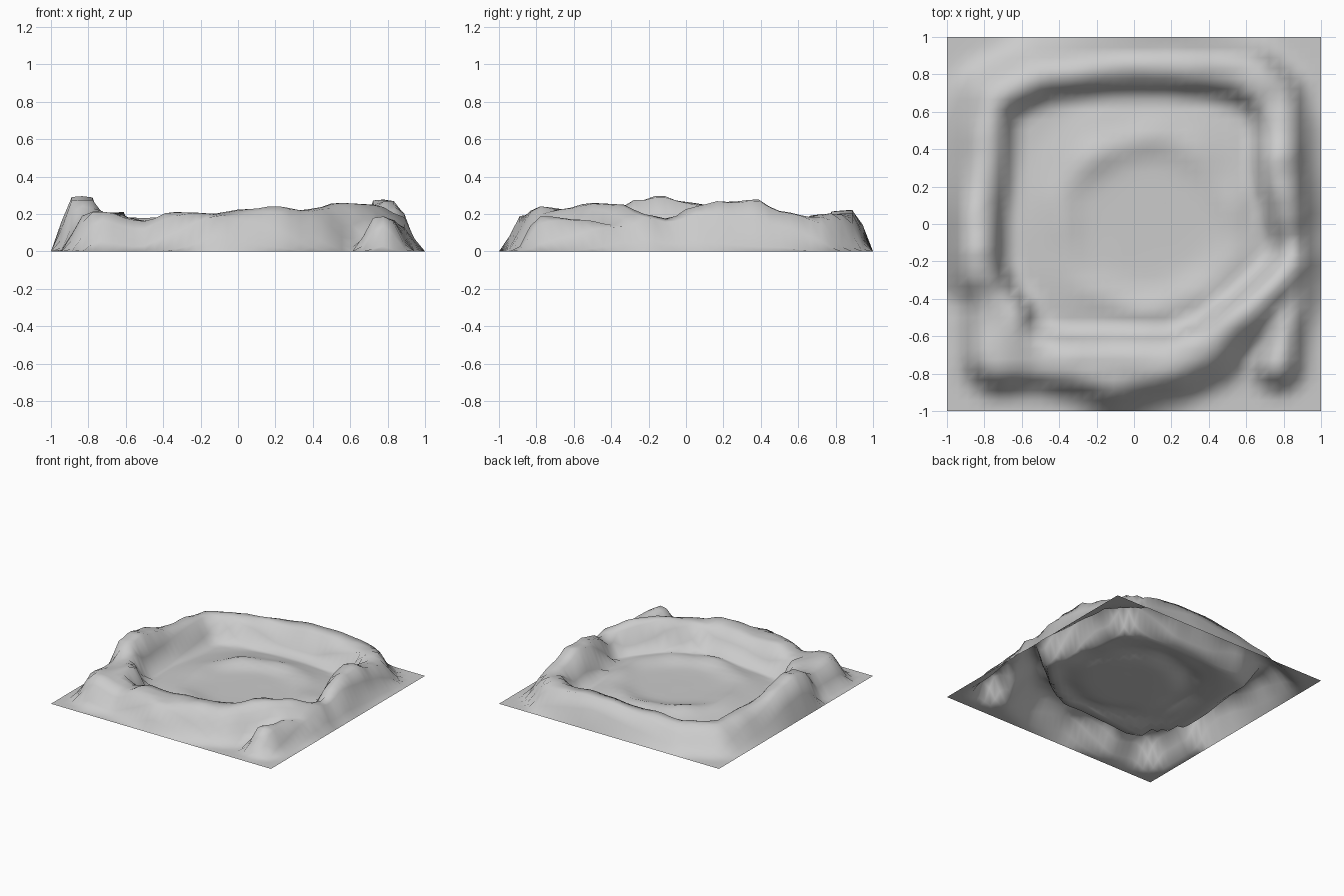
import bpy, bmesh, math
from mathutils import Vector, noise

if "Cube" in bpy.data.objects:
    bpy.data.objects.remove(bpy.data.objects["Cube"])

N = 36  # grid cells per side

# Ridge stations, counter-clockwise: x, y, height, half width of crest, outer slope width
RIDGE = [
    (-.72, -.70, .20, .09, .15), (-.50, -.71, .17, .07, .14), (-.33, -.74, .20, .07, .16),
    (-.10, -.76, .20, .11, .16), (.20, -.72, .23, .07, .20), (.38, -.65, .21, .05, .22),
    (.50, -.53, .245, .03, .22), (.60, -.46, .265, .03, .22), (.74, -.33, .245, .02, .20),
    (.84, -.22, .20, .02, .16), (.84, -.10, .17, .02, .14), (.81, .05, .23, .04, .15),
    (.79, .20, .265, .05, .15), (.78, .36, .265, .05, .15), (.78, .52, .205, .05, .15),
    (.74, .68, .19, .06, .15), (.60, .80, .20, .06, .16), (.20, .855, .22, .06, .15),
    (-.15, .83, .20, .04, .18), (-.50, .78, .175, .03, .24), (-.74, .65, .175, .02, .26),
    (-.77, .45, .20, .03, .24), (-.80, .22, .20, .05, .20), (-.83, .04, .255, .06, .15),
    (-.84, -.14, .29, .06, .15), (-.83, -.24, .27, .06, .14), (-.76, -.38, .20, .05, .15),
    (-.71, -.50, .20, .09, .17),
]
# Side spur running toward the front right corner
SPUR = [(.86, -.32, .14, .02, .13), (.81, -.55, .17, .02, .13), (.77, -.76, .19, .03, .13)]


def smooth(t):
    t = max(0.0, min(1.0, t))
    return t * t * (3 - 2 * t)


def ridge_height(x, y, a, b, inner):
    """Height of one ridge segment with its own slope on each side."""
    dx, dy = b[0] - a[0], b[1] - a[1]
    t = ((x - a[0]) * dx + (y - a[1]) * dy) / (dx * dx + dy * dy)
    t = max(0.0, min(1.0, t))
    h, w, outer = (a[i] + (b[i] - a[i]) * t for i in (2, 3, 4))
    d = math.hypot(x - a[0] - dx * t, y - a[1] - dy * t)
    side = dx * (y - a[1]) - dy * (x - a[0])
    slope = inner if side > 0 else outer
    return h * smooth(1 - (d - w) / slope)


def height(x, y):
    z = 0.0
    for a, b in zip(RIDGE, RIDGE[1:] + RIDGE[:1]):
        z = max(z, ridge_height(x, y, a, b, .11))
    for a, b in zip(SPUR, SPUR[1:]):
        z = max(z, ridge_height(x, y, a, b, .13))
    # low ring on the basin floor
    r = math.hypot(x - .08, y)
    if max(abs(x), abs(y)) < .75:
        n = noise.noise(Vector((x * 4, y * 4, 1.7)))
        floor = .02 * smooth((.75 - r) / .15)
        floor += (.035 + .03 * n) * math.exp(-((r - .46) / .09) ** 2)
        z = max(z, floor)
    z += z * .1 * noise.noise(Vector((x * 6, y * 6, .3)))
    # the border lies flat on the ground
    return z * smooth((1 - max(abs(x), abs(y))) / .085)


# Terrain sheet
bm = bmesh.new()
bmesh.ops.create_grid(bm, x_segments=N, y_segments=N, size=1)
for v in bm.verts:
    v.co.z = max(0.0, height(v.co.x, v.co.y))
for f in bm.faces:
    f.smooth = True
mesh = bpy.data.meshes.new("crater_terrain")
bm.to_mesh(mesh)
bm.free()
terrain = bpy.data.objects.new("crater_terrain", mesh)
bpy.context.collection.objects.link(terrain)

stone = bpy.data.materials.new("pale grey stone")
stone.diffuse_color = (.6, .6, .6, 1)
stone.use_nodes = True
stone.node_tree.nodes["Principled BSDF"].inputs["Base Color"].default_value = stone.diffuse_color
mesh.materials.append(stone)
